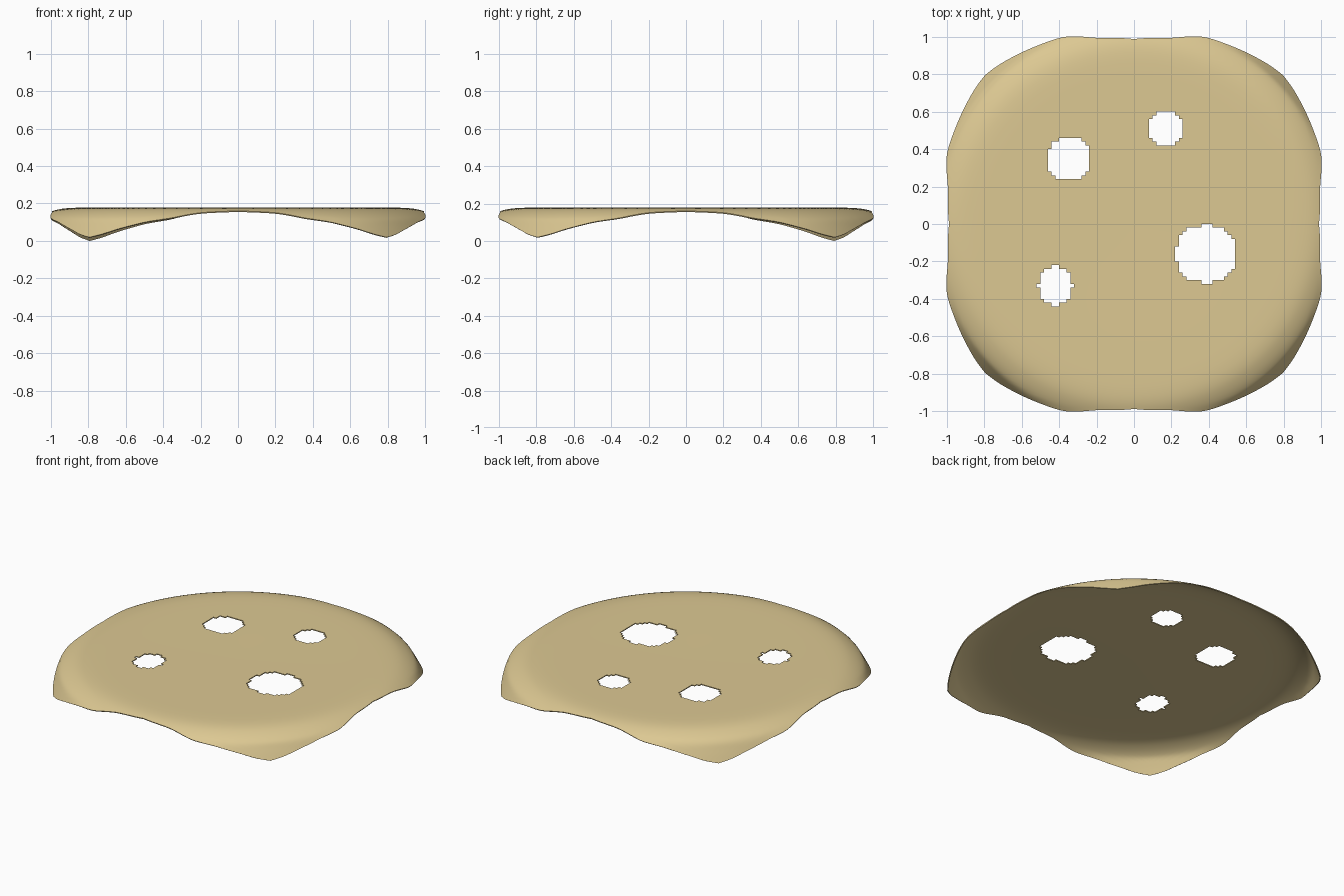
import bpy, bmesh, math

if "Cube" in bpy.data.objects:
    bpy.data.objects.remove(bpy.data.objects["Cube"])

N = 100                      # grid cells per side, 0.02 wide
FLAT = 0.7                   # radius inside which the grid stays undistorted
THICK = 0.006
# plan outline (angle in degrees -> radius) for one eighth of the slice
OUTLINE = [(0, .987), (10, 1.008), (21, 1.066), (28, 1.08), (36, 1.10), (41, 1.114), (45, 1.122)]
# droop: radius -> height of the sheet
DROOP = [(0, .174), (.8, .177), (.87, .176), (.92, .173), (.96, .167), (1.0, .155),
         (1.066, .118), (1.09, .08), (1.122, .02)]
# holes: x, y, half width, half height
HOLES = [(-.345, .345, .115, .115), (.17, .515, .09, .092),
         (.385, -.16, .16, .152), (-.42, -.33, .09, .102)]


def curve(pts, x):
    """Smooth monotone interpolation through a few points."""
    x = min(max(x, pts[0][0]), pts[-1][0])
    d = [(b[1] - a[1]) / (b[0] - a[0]) for a, b in zip(pts, pts[1:])]
    m = [d[0]] + [0 if p * q <= 0 else 2 * p * q / (p + q) for p, q in zip(d, d[1:])] + [d[-1]]
    for i in range(len(d)):
        if x <= pts[i + 1][0]:
            h = pts[i + 1][0] - pts[i][0]
            t = (x - pts[i][0]) / h
            return ((2*t**3 - 3*t*t + 1) * pts[i][1] + (t**3 - 2*t*t + t) * h * m[i]
                    + (3*t*t - 2*t**3) * pts[i + 1][1] + (t**3 - t*t) * h * m[i + 1])


def drape(u, v):
    """Bend one point of the flat square sheet into the drooping slice."""
    rho = math.hypot(u, v)
    if rho < 1e-6:
        return 0, 0, DROOP[0][1]
    big, small = max(abs(u), abs(v)), min(abs(u), abs(v))
    edge = rho / big
    rim = curve(OUTLINE, math.degrees(math.atan2(small, big)))
    r = rho
    if rho > FLAT:
        t = (rho - FLAT) / (edge - FLAT)
        k = (edge - FLAT) / (rim - FLAT)
        r = FLAT + (rim - FLAT) * (k * t + (1 - k) * t * t)
    z = curve(DROOP, r)
    if u < 0 < v:            # this corner hangs lowest
        z -= .017 * max(0, (r - 1.05) / .072)
    return u / rho * r, v / rho * r, z


bm = bmesh.new()
bmesh.ops.create_grid(bm, x_segments=N, y_segments=N, size=1)

# holes cut along the grid cells
gone = []
for f in bm.faces:
    c = f.calc_center_median()
    if any(abs((c.x - x) / a) ** 2.3 + abs((c.y - y) / b) ** 2.3 < 1 for x, y, a, b in HOLES):
        gone.append(f)
bmesh.ops.delete(bm, geom=gone, context='FACES')

for vert in bm.verts:
    vert.co = drape(vert.co.x, vert.co.y)
bmesh.ops.recalc_face_normals(bm, faces=bm.faces)
if sum(f.normal.z for f in bm.faces) < 0:
    bmesh.ops.reverse_faces(bm, faces=bm.faces)

mesh = bpy.data.meshes.new("cheese_slice")
bm.to_mesh(mesh)
bm.free()
slice_obj = bpy.data.objects.new("cheese_slice", mesh)
bpy.context.collection.objects.link(slice_obj)

# thin sheet thickness
solid = slice_obj.modifiers.new("thickness", 'SOLIDIFY')
solid.thickness = THICK
solid.offset = 0

mat = bpy.data.materials.new("pale cheese")
mat.diffuse_color = (.72, .58, .29, 1)
mat.use_nodes = True
mat.node_tree.nodes["Principled BSDF"].inputs["Base Color"].default_value = mat.diffuse_color
mesh.materials.append(mat)

bpy.context.view_layer.objects.active = slice_obj
slice_obj.select_set(True)
bpy.ops.object.modifier_apply(modifier=solid.name)
bpy.ops.object.shade_smooth_by_angle(angle=math.radians(40))

# rest the lowest corner on the ground
low = min(v.co.z for v in mesh.vertices)
for v in mesh.vertices:
    v.co.z -= low
